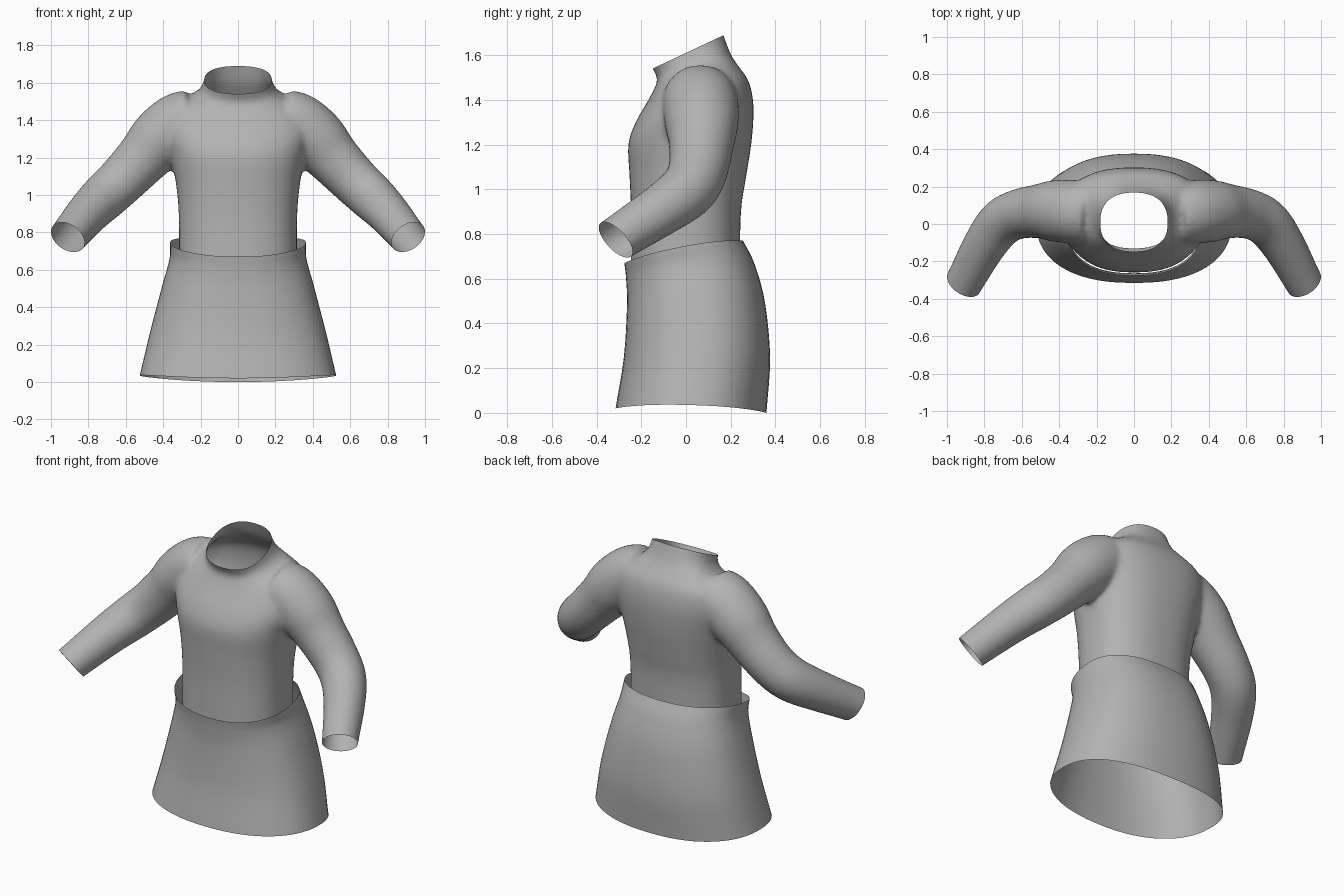
import bpy
import bmesh
import math
from mathutils import Vector

cube = bpy.data.objects.get("Cube")
if cube:
    bpy.data.objects.remove(cube, do_unlink=True)

# One cloth material
cloth = bpy.data.materials.new("grey cloth")
cloth.use_nodes = True
GREY = (0.45, 0.45, 0.45, 1)
cloth.diffuse_color = GREY
cloth.node_tree.nodes["Principled BSDF"].inputs["Base Color"].default_value = GREY


def spline(rows, steps):
    """Smooth interpolation through rows of values."""
    rows = [Vector(r) for r in rows]
    out = []
    for i in range(len(rows) - 1):
        a, b = rows[i], rows[i + 1]
        prev = rows[i - 1] if i else a * 2 - b
        nxt = rows[i + 2] if i + 2 < len(rows) else b * 2 - a
        for k in range(steps):
            t = k / steps
            out.append(b * (t * t * (3 - 2 * t)) + a * (1 - t * t * (3 - 2 * t))
                       + (b - prev) * (0.5 * t * (1 - t) ** 2)
                       - (nxt - a) * (0.5 * t * t * (1 - t)))
    return out + [rows[-1]]


def body_ring(row, power, lift, sides=64):
    """Tilted rounded ring from front y, z, back y, z and half width."""
    fy, fz, by, bz, w = row
    ring = []
    for k in range(sides):
        a = math.tau * k / sides
        c, s = math.cos(a), math.sin(a)
        x = math.copysign(abs(c) ** (2 / power), c)
        y = math.copysign(abs(s) ** (2 / power), s)
        t = (y + 1) / 2
        ring.append(Vector((w * x, fy + (by - fy) * t,
                            fz + (bz - fz) * t + lift * x * x)))
    return ring


def tube_rings(rows, side, sides=32):
    """Round rings along a path of x, y, z and radius."""
    rings = []
    for i, row in enumerate(rows):
        before, after = rows[max(i - 1, 0)], rows[min(i + 1, len(rows) - 1)]
        turn = (after - before).to_3d().to_track_quat('Z', 'Y')
        ring = []
        for k in range(sides):
            a = math.tau * k / sides
            p = row.to_3d() + turn @ Vector((math.cos(a), math.sin(a), 0)) * row[3]
            ring.append(Vector((p.x * side, p.y, p.z)))
        rings.append(ring)
    return rings


def loft(bm, rings, capped):
    loops = [[bm.verts.new(p) for p in ring] for ring in rings]
    n = len(loops[0])
    faces = []
    for a, b in zip(loops, loops[1:]):
        for k in range(n):
            faces.append(bm.faces.new((a[k], a[(k + 1) % n], b[(k + 1) % n], b[k])))
    if capped:
        faces += [bm.faces.new(loops[0]), bm.faces.new(loops[-1])]
    bmesh.ops.recalc_face_normals(bm, faces=faces)


def make_object(name, bm):
    mesh = bpy.data.meshes.new(name)
    bm.to_mesh(mesh)
    bm.free()
    mesh.materials.append(cloth)
    obj = bpy.data.objects.new(name, mesh)
    bpy.context.collection.objects.link(obj)
    mesh.shade_smooth()
    return obj


# Sweater body, from hem to collar
torso = [
    (-.25, .55, .24, .62, .315),
    (-.245, .85, .246, .90, .316),
    (-.252, 1.05, .268, 1.05, .33),
    (-.258, 1.20, .294, 1.22, .36),
    (-.225, 1.30, .302, 1.37, .39),
    (-.168, 1.40, .282, 1.48, .375),
    (-.135, 1.465, .235, 1.55, .29),
    (-.128, 1.50, .20, 1.605, .21),
    (-.15, 1.54, .168, 1.69, .18),
    (-.18, 1.62, .14, 1.78, .18),
]
# Sleeve centre line, from shoulder to past the cuff
sleeve = [
    (.24, .06, 1.40, .165),
    (.32, .065, 1.375, .17),
    (.42, .07, 1.295, .165),
    (.51, .068, 1.195, .145),
    (.62, .052, 1.08, .133),
    (.71, .005, .995, .128),
    (.80, -.115, .905, .116),
    (.91, -.315, .775, .101),
    (.965, -.41, .71, .10),
]
bm = bmesh.new()
loft(bm, [body_ring(r, 2.4, 0) for r in spline(torso, 5)], True)
for side in (-1, 1):
    loft(bm, tube_rings(spline(sleeve, 4), side), True)
sweater = make_object("sweater", bm)

# Blend the sleeves into the body
remesh = sweater.modifiers.new("blend", 'REMESH')
remesh.mode = 'VOXEL'
remesh.voxel_size = 0.015
soften = sweater.modifiers.new("soften", 'SMOOTH')
soften.factor = 0.5
soften.iterations = 8
bpy.context.view_layer.update()
graph = bpy.context.evaluated_depsgraph_get()
blended = bpy.data.meshes.new_from_object(sweater.evaluated_get(graph))
sweater.modifiers.clear()

# Cut open the hem, collar and cuffs
openings = [
    ((0, -.25, .63), (0, .16, -1)),
    ((0, -.15, 1.54), (0, -.47, 1)),
    ((.91, -.315, .775), (.43, -.65, -.6)),
    ((-.91, -.315, .775), (-.43, -.65, -.6)),
]
bm = bmesh.new()
bm.from_mesh(blended)
for point, normal in openings:
    bmesh.ops.bisect_plane(bm, geom=bm.verts[:] + bm.edges[:] + bm.faces[:],
                           dist=0.0005, plane_co=point, plane_no=normal,
                           clear_outer=True)
bm.to_mesh(blended)
bm.free()
sweater.data = blended
if not blended.materials:
    blended.materials.append(cloth)
blended.shade_smooth()

# Flared skirt, open at waist and hem
skirt = [
    (-.315, .02, .36, .0, .525),
    (-.278, .25, .376, .25, .468),
    (-.264, .48, .352, .50, .405),
    (-.268, .60, .305, .67, .366),
    (-.276, .67, .255, .77, .363),
]
bm = bmesh.new()
loft(bm, [body_ring(r, 2.35, .025) for r in spline(skirt, 8)], False)
make_object("skirt", bm)
